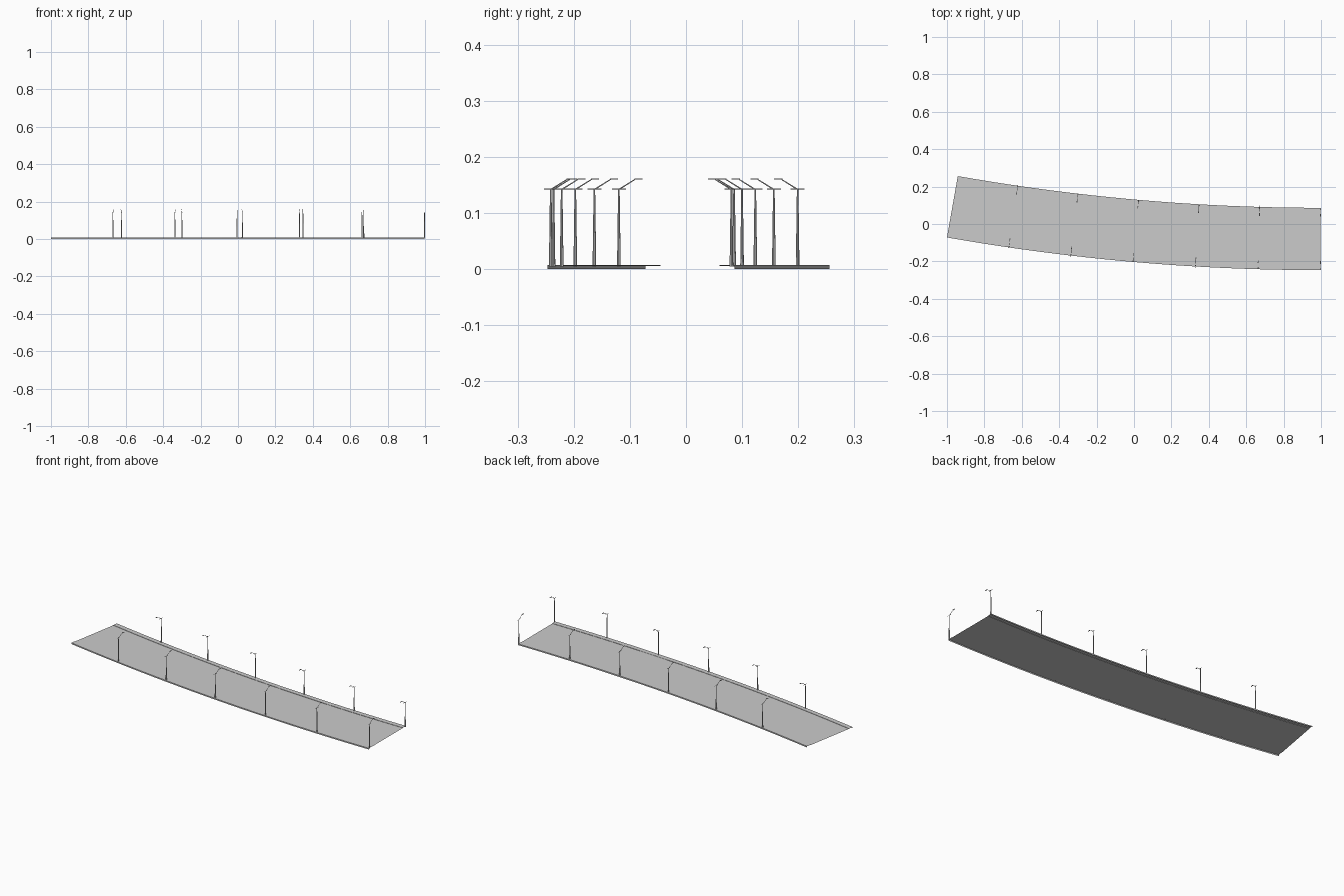
import bpy, bmesh, math
from mathutils import Vector, Matrix

if "Cube" in bpy.data.objects:
    bpy.data.objects.remove(bpy.data.objects["Cube"])

SWEEP = math.radians(10)
R_OUT, R_IN = 11.50, 11.167          # outer and inner edge radii
CX, CY = 0.997, -0.2465 + R_OUT      # arc centre
WALK, Z_ROAD, Z_WALK = 0.027, 0.0055, 0.0072
STEPS = 24


def on_arc(r, t, z):
    return Vector((CX - r * math.sin(t), CY - r * math.cos(t), z))


def sweep(name, profile):
    """Sweep an open (radius, height) profile along the bend."""
    bm = bmesh.new()
    rows = [[bm.verts.new(on_arc(r, SWEEP * i / STEPS, z)) for r, z in profile]
            for i in range(STEPS + 1)]
    for a, b in zip(rows, rows[1:]):
        for j in range(len(profile) - 1):
            bm.faces.new((a[j], a[j + 1], b[j + 1], b[j]))
    bm.normal_update()
    flip = [f for f in bm.faces if f.normal.z < -0.5]
    if flip:
        bmesh.ops.reverse_faces(bm, faces=bm.faces[:])
    me = bpy.data.meshes.new(name)
    bm.to_mesh(me)
    bm.free()
    ob = bpy.data.objects.new(name, me)
    bpy.context.collection.objects.link(ob)


def rod(bm, p, q, r1, r2, sides=8):
    p, q = Vector(p), Vector(q)
    d = q - p
    m = Matrix.Translation((p + q) / 2) @ d.to_track_quat('Z', 'Y').to_matrix().to_4x4()
    bmesh.ops.create_cone(bm, cap_ends=True, segments=sides, radius1=r1,
                          radius2=r2, depth=d.length, matrix=m)


def box(bm, centre, size):
    bmesh.ops.create_cube(bm, size=1, matrix=Matrix.Translation(centre)
                          @ Matrix.Diagonal((*size, 1)))


# Road deck and raised walkways with outer skirts
sweep("road", [(R_OUT - WALK, Z_ROAD), (R_IN + WALK, Z_ROAD)])
sweep("outer_sidewalk", [(R_OUT, 0), (R_OUT, Z_WALK),
                         (R_OUT - WALK, Z_WALK), (R_OUT - WALK, Z_ROAD)])
sweep("inner_sidewalk", [(R_IN, 0), (R_IN, Z_WALK),
                         (R_IN + WALK, Z_WALK), (R_IN + WALK, Z_ROAD)])

# Street lamp, arm pointing along local +y
bm = bmesh.new()
rod(bm, (0, 0, 0.005), (0, 0, 0.144), 0.0033, 0.0014)           # tapered pole
rod(bm, (0, -0.0125, 0.143), (0, 0.0125, 0.143), 0.0008, 0.0008, 6)  # crossbar
rod(bm, (0, 0, 0.142), (0, 0.029, 0.160), 0.0012, 0.0009, 6)    # sloped arm
box(bm, (0, 0.035, 0.1605), (0.004, 0.014, 0.0022))             # lamp head
lamp = bpy.data.meshes.new("street_lamp")
bm.to_mesh(lamp)
bm.free()

# Six lamps on each side, facing the road
for side, r, turn in (("outer", R_OUT - 0.0055, 0), ("inner", R_IN + 0.0055, math.pi)):
    for i in range(6):
        t = SWEEP * i / 6
        ob = bpy.data.objects.new(f"{side}_street_lamp_{i + 1}", lamp)
        ob.location = on_arc(r, t, 0)
        ob.rotation_euler.z = turn - t
        bpy.context.collection.objects.link(ob)
